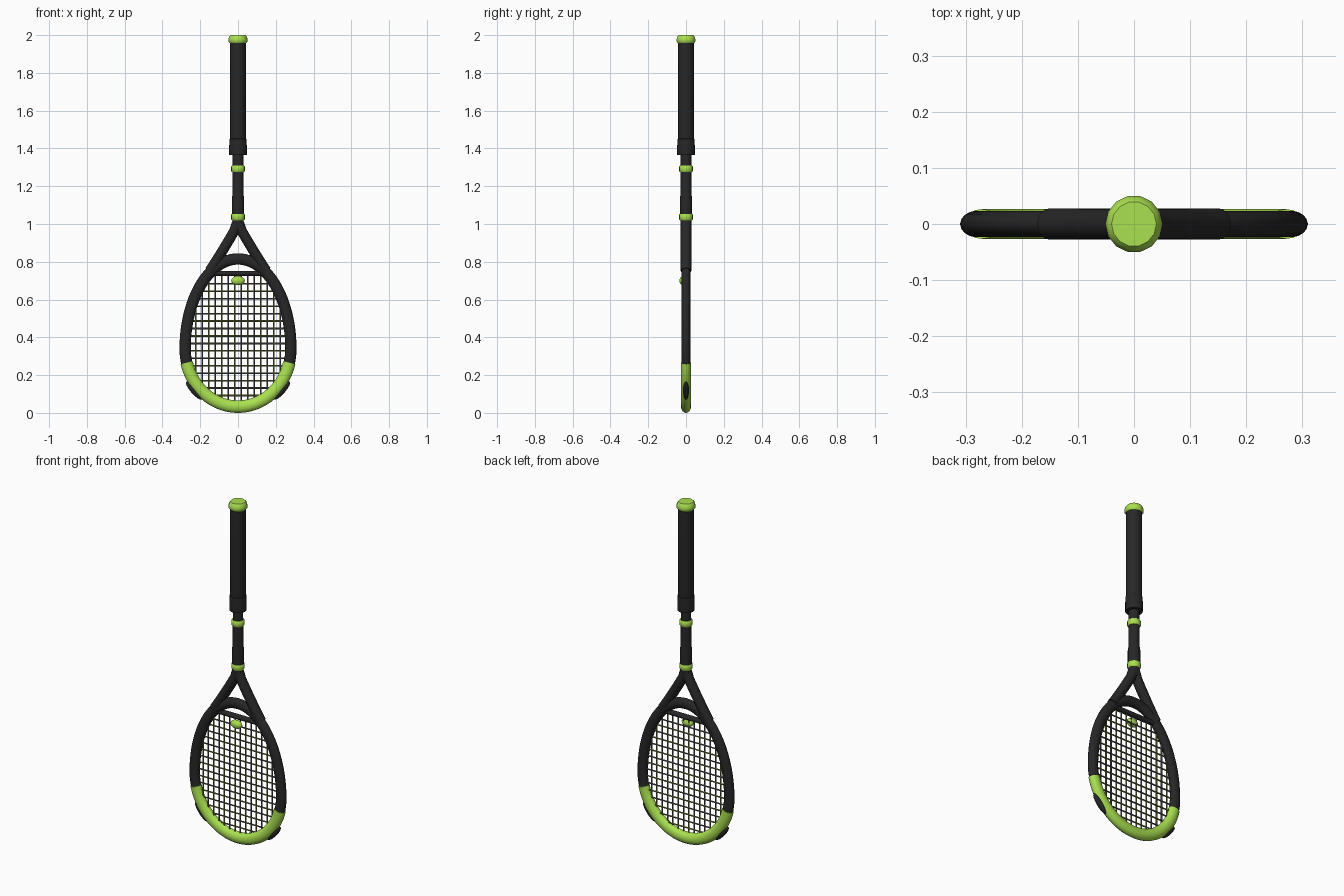
import bpy, bmesh
from math import sin, cos, pi, sqrt
from mathutils import Vector

if "Cube" in bpy.data.objects:
    bpy.data.objects.remove(bpy.data.objects["Cube"])


def material(name, rgb):
    m = bpy.data.materials.new(name)
    m.diffuse_color = (*rgb, 1)
    m.use_nodes = True
    m.node_tree.nodes["Principled BSDF"].inputs["Base Color"].default_value = m.diffuse_color
    return m


BLACK = material("black", (0.02, 0.02, 0.021))
GREEN = material("lime", (0.40, 0.75, 0.08))
OLIVE = material("olive_string", (0.16, 0.20, 0.04))
GREY = material("grey_string", (0.10, 0.10, 0.11))


def finish(bm, name, mat, angle=0.7):
    bmesh.ops.recalc_face_normals(bm, faces=bm.faces)
    me = bpy.data.meshes.new(name)
    bm.to_mesh(me)
    bm.free()
    ob = bpy.data.objects.new(name, me)
    bpy.context.collection.objects.link(ob)
    me.materials.append(mat)
    bpy.ops.object.select_all(action='DESELECT')
    bpy.context.view_layer.objects.active = ob
    ob.select_set(True)
    bpy.ops.object.shade_smooth_by_angle(angle=angle)
    return ob


def add_sweep(bm, path, r_plane, r_y, sides=16, closed=False):
    """Sweep an oval section along a path lying in a plane of constant y."""
    n, rings = len(path), []
    for i, p in enumerate(path):
        if closed:
            a, b = path[i - 1], path[(i + 1) % n]
        else:
            a, b = path[max(i - 1, 0)], path[min(i + 1, n - 1)]
        t = (b - a).normalized()
        side = Vector((t.z, 0, -t.x))
        rings.append([bm.verts.new(p + side * r_plane * cos(2 * pi * k / sides)
                                   + Vector((0, r_y * sin(2 * pi * k / sides), 0)))
                      for k in range(sides)])
    for i in range(n if closed else n - 1):
        r, s = rings[i], rings[(i + 1) % n]
        for k in range(sides):
            j = (k + 1) % sides
            bm.faces.new((r[k], r[j], s[j], s[k]))
    if not closed:
        bm.faces.new(rings[0])
        bm.faces.new(rings[-1])


def sweep(name, mat, path, r_plane, r_y, **kw):
    bm = bmesh.new()
    add_sweep(bm, path, r_plane, r_y, **kw)
    return finish(bm, name, mat)


def lathe(name, mat, profile, sides=16):
    """Turn (radius, z) points round the z axis, with capped ends."""
    bm = bmesh.new()
    rings = [[bm.verts.new((r * cos(2 * pi * k / sides), r * sin(2 * pi * k / sides), z))
              for k in range(sides)] for r, z in profile]
    for r, s in zip(rings, rings[1:]):
        for k in range(sides):
            j = (k + 1) % sides
            bm.faces.new((r[k], r[j], s[j], s[k]))
    bm.faces.new(rings[0])
    bm.faces.new(rings[-1])
    return finish(bm, name, mat)


def ellipsoid(name, mat, loc, size, tilt=0.0):
    bm = bmesh.new()
    bmesh.ops.create_uvsphere(bm, u_segments=20, v_segments=12, radius=1)
    bmesh.ops.scale(bm, vec=size, verts=bm.verts)
    ob = finish(bm, name, mat, 1.0)
    ob.location = loc
    ob.rotation_euler.y = tilt
    return ob


# Egg-shaped centre line of the head
ZC, A, B_LOW, B_TOP = 0.34, 0.28, 0.307, 0.475


def egg(t):
    return Vector((A * cos(t), 0, ZC + (B_TOP if sin(t) > 0 else B_LOW) * sin(t)))


sweep("head_hoop", BLACK, [egg(2 * pi * i / 96) for i in range(96)],
      0.030, 0.0235, closed=True)

# Lime bumper over the tip of the head
t0, t1 = pi + 0.245, 2 * pi - 0.245
sweep("bumper_guard", GREEN, [egg(t0 + (t1 - t0) * i / 48) for i in range(49)],
      0.033, 0.0265)

# Dark lozenges set in the outer sides of the bumper
for s in (-1, 1):
    ellipsoid("bumper_inset", BLACK, (s * 0.234, 0, 0.118),
              (0.016, 0.016, 0.062), s * 0.72)

# Throat arms and the small bar inside the head
for s in (-1, 1):
    pts = [(0.150, 0.752), (0.128, 0.785), (0.090, 0.845),
           (0.050, 0.911), (0.020, 0.963), (0.006, 1.005)]
    sweep("throat_arm", BLACK, [Vector((s * x, 0, z)) for x, z in pts], 0.027, 0.028)
sweep("throat_bar", BLACK, [Vector((x, 0, 0.738)) for x in (-0.125, 0, 0.125)],
      0.014, 0.017, sides=12)


# Strings, in alternating colours
def inside(x=None, z=None):
    if x is not None:
        k = sqrt(max(0, 1 - (x / 0.262) ** 2))
        return ZC - 0.285 * k, min(ZC + 0.455 * k, 0.738)
    b = 0.455 if z > ZC else 0.285
    return 0.262 * sqrt(max(0, 1 - ((z - ZC) / b) ** 2))


mains = {0: bmesh.new(), 1: bmesh.new()}
for i in range(14):
    x = (i - 6.5) * 0.0345
    lo, hi = inside(x=x)
    add_sweep(mains[i % 2], [Vector((x, -0.002, lo)), Vector((x, -0.002, hi))],
              0.0045, 0.0045, sides=6)
finish(mains[0], "main_strings_a", OLIVE)
finish(mains[1], "main_strings_b", GREY)
crosses = {0: bmesh.new(), 1: bmesh.new()}
for i in range(16):
    z = 0.092 + 0.0394 * i
    w = inside(z=z)
    add_sweep(crosses[i % 2], [Vector((-w, 0.002, z)), Vector((w, 0.002, z))],
              0.0045, 0.0045, sides=6)
finish(crosses[0], "cross_strings_a", OLIVE)
finish(crosses[1], "cross_strings_b", GREY)

# Vibration damper
ellipsoid("damper", GREEN, (0, -0.015, 0.70), (0.036, 0.020, 0.024))

# Shaft with lime rings
lathe("shaft", BLACK, [(0.026, 0.97), (0.029, 1.0), (0.033, 1.05), (0.033, 1.13),
                       (0.030, 1.15), (0.030, 1.28), (0.028, 1.31), (0.028, 1.39)])
for z in (1.037, 1.292):
    lathe("shaft_ring", GREEN, [(0.031, z - 0.018), (0.036, z - 0.012),
                                (0.036, z + 0.012), (0.031, z + 0.018)])

# Grip, collar and butt cap
lathe("grip", BLACK, [(0.040, 1.37), (0.043, 1.40), (0.043, 1.965)])
lathe("grip_collar", BLACK, [(0.046, 1.365), (0.047, 1.37), (0.047, 1.40),
                             (0.045, 1.45), (0.042, 1.452)])
lathe("butt_cap", GREEN, [(0.044, 1.957), (0.051, 1.966), (0.051, 1.978),
                          (0.046, 1.993), (0.040, 2.0)], sides=14)
